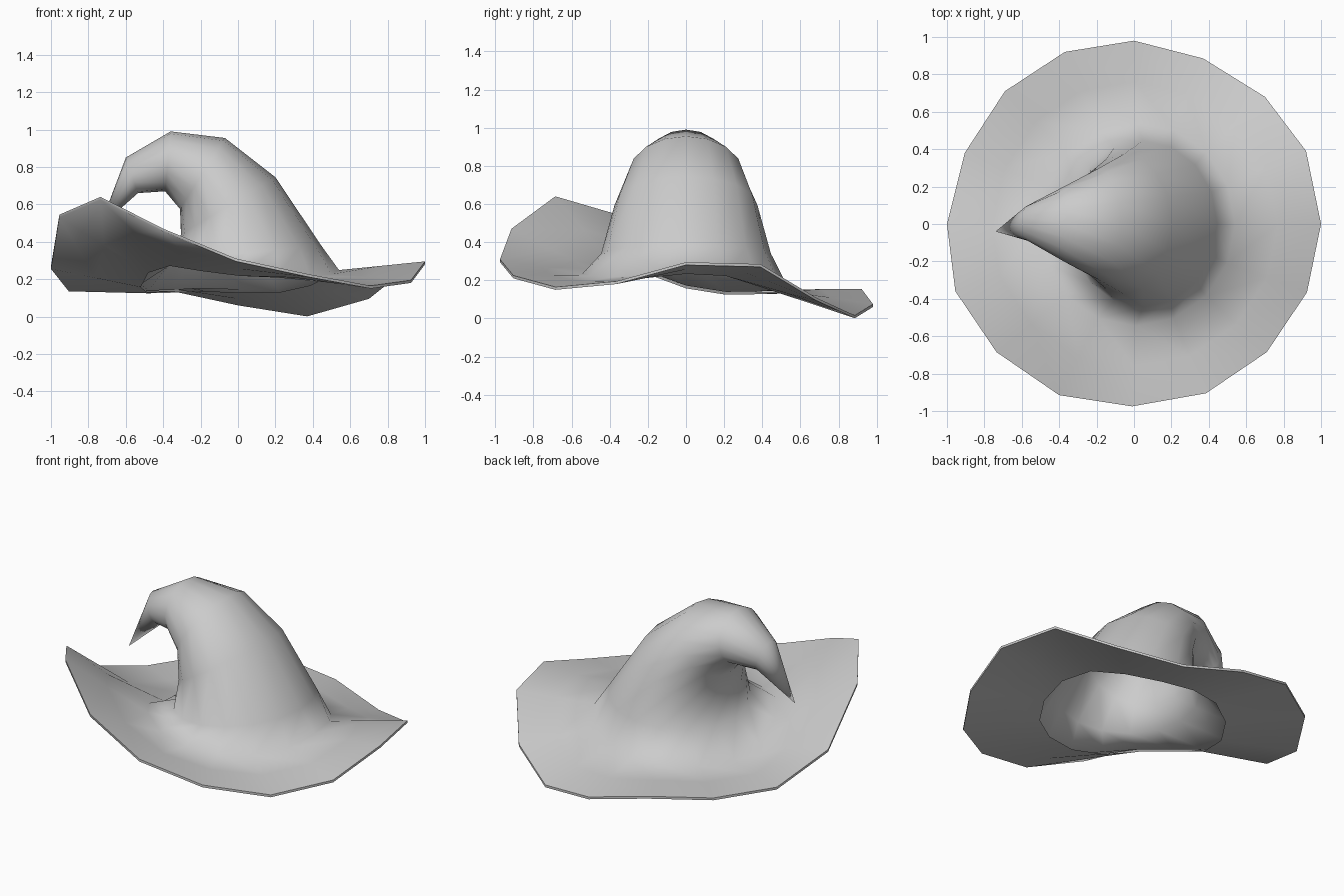
import bpy, bmesh, math
from mathutils import Vector

if "Cube" in bpy.data.objects:
    bpy.data.objects.remove(bpy.data.objects["Cube"])

N = 16

# wavy brim edge, counter-clockwise from +x
rim = [Vector(p) for p in [
    (1, 0, .295), (.92, .39, .285), (.70, .68, .11), (.37, .885, .016),
    (0, .98, .075), (-.37, .92, .155), (-.69, .71, .15), (-.905, .38, .15),
    (-1, 0, .27), (-.955, -.36, .545), (-.735, -.685, .64), (-.40, -.915, .47),
    (-.01, -.975, .31), (.385, -.905, .225), (.71, -.685, .165), (.925, -.365, .195)]]


def ring(outer, inner, w, yc=0):
    """Tilted elliptical ring through an outer and an inner (x, z) point."""
    o = Vector((outer[0], yc, outer[1]))
    i = Vector((inner[0], yc, inner[1]))
    c, h = (o + i) / 2, (o - i) / 2
    return [c + h * math.cos(2 * math.pi * k / N)
            + Vector((0, w * math.sin(2 * math.pi * k / N), 0)) for k in range(N)]


def lowered(points, d):
    return [p - Vector((0, 0, d)) for p in points]


# brim foot follows the wave of the edge gently
foot = []
for k, p in enumerate(rim):
    a = 2 * math.pi * k / N
    c, s = math.cos(a), math.sin(a)
    foot.append(Vector((.01 + .53 * c, .545 * s,
                        .19 + .25 * (p.z - .2) + .035 * c - .015 * s)))
mid = [f.lerp(p, .5) for f, p in zip(foot, rim)]

# brim underside, brim top, then the crown curling over to the tip
rings = [lowered(foot, .015), lowered(mid, .015), lowered(rim, .015),
         rim, mid, foot,
         ring((.445, .38), (-.35, .30), .445),
         ring((.20, .745), (-.305, .44), .375),
         ring((-.07, .955), (-.31, .575), .297),
         ring((-.36, .99), (-.39, .67), .20),
         ring((-.60, .85), (-.535, .66), .095, .005)]

bm = bmesh.new()
vr = [[bm.verts.new(p) for p in r] for r in rings]
for n, (a, b) in enumerate(zip(vr, vr[1:])):
    for k in range(N):
        j = (k + 1) % N
        if n < 2:      # same diagonals above and below keep the brim even
            bm.faces.new((a[k], a[j], b[j]))
            bm.faces.new((a[k], b[j], b[k]))
        elif n in (3, 4):
            bm.faces.new((a[k], a[j], b[k]))
            bm.faces.new((a[j], b[j], b[k]))
        else:
            bm.faces.new((a[k], a[j], b[j], b[k]))
tip = bm.verts.new((-.74, -.04, .478))
for k in range(N):
    bm.faces.new((vr[-1][k], vr[-1][(k + 1) % N], tip))

me = bpy.data.meshes.new("pointed_hat")
bm.to_mesh(me)
bm.free()
hat = bpy.data.objects.new("pointed_hat", me)
bpy.context.collection.objects.link(hat)
bpy.context.view_layer.objects.active = hat
hat.select_set(True)
bpy.ops.object.shade_smooth_by_angle(angle=math.radians(65))
